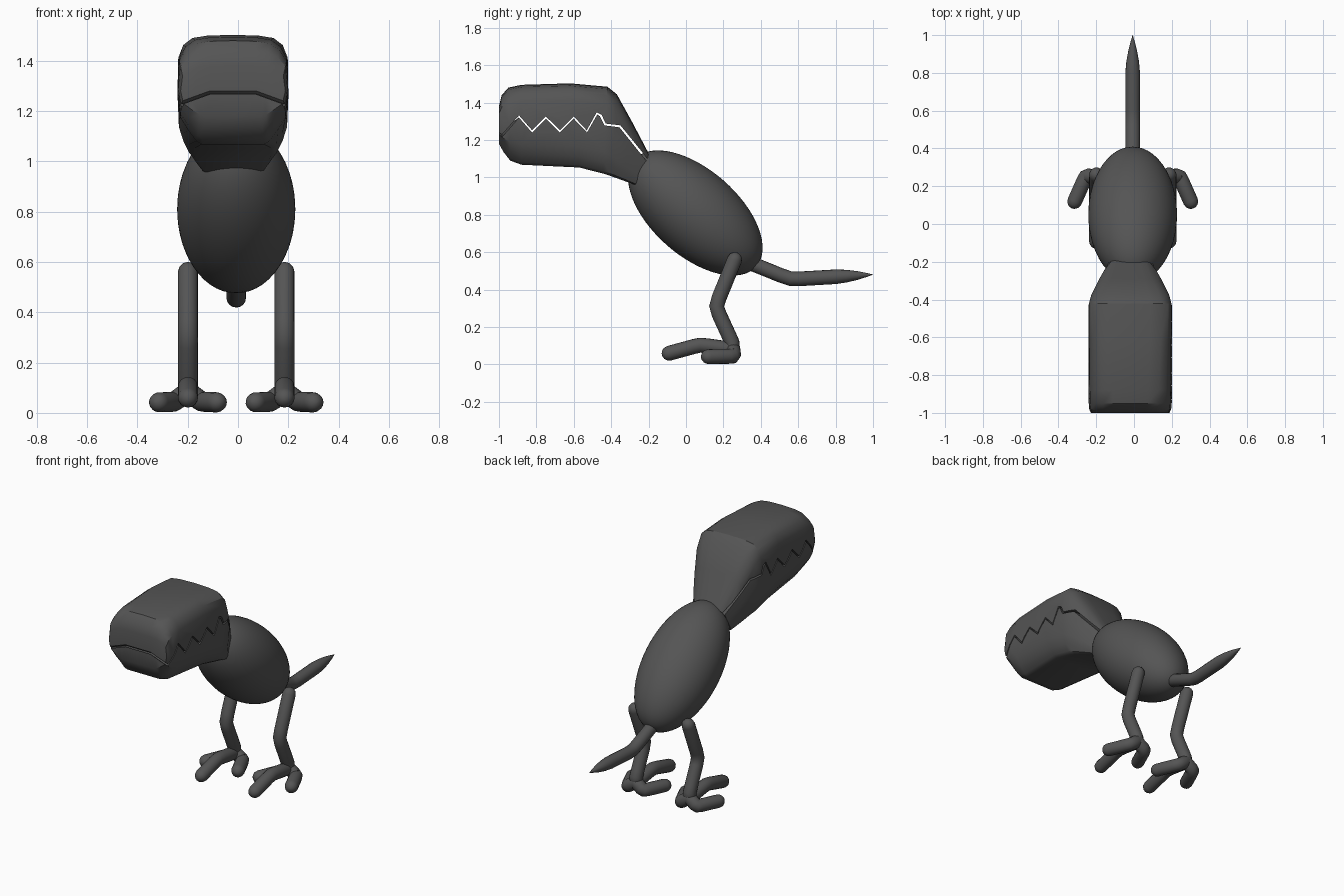
import bpy, bmesh, math
from mathutils import Vector

if "Cube" in bpy.data.objects:
    bpy.data.objects.remove(bpy.data.objects["Cube"])

CX = -0.007  # the figure's own symmetry plane

grey = bpy.data.materials.new("dark_grey")
grey.diffuse_color = (0.09, 0.09, 0.09, 1)
grey.use_nodes = True
grey.node_tree.nodes["Principled BSDF"].inputs["Base Color"].default_value = grey.diffuse_color


def finish(ob, angle=40):
    ob.data.materials.clear()
    ob.data.materials.append(grey)
    bpy.ops.object.select_all(action='DESELECT')
    ob.select_set(True)
    bpy.context.view_layer.objects.active = ob
    bpy.ops.object.shade_smooth_by_angle(angle=math.radians(angle))


def from_bmesh(name, bm):
    bmesh.ops.recalc_face_normals(bm, faces=bm.faces)
    me = bpy.data.meshes.new(name)
    bm.to_mesh(me)
    bm.free()
    ob = bpy.data.objects.new(name, me)
    bpy.context.collection.objects.link(ob)
    return ob


def soften(pts, cut=0.2):
    out = [pts[0]]
    for a, b, c in zip(pts, pts[1:], pts[2:]):
        out += [b.lerp(a, cut), b.lerp(a, cut * .3).lerp(b.lerp(c, cut * .3), .5), b.lerp(c, cut)]
    return out + [pts[-1]]


def tube(name, pts, r=0.04, pointed=0.0, sides=16):
    """Round tube along a path with domed ends, or a long pointed far end."""
    p = soften([Vector(q) for q in pts])
    stations = [(q, r) for q in p]
    d0 = (p[0] - p[1]).normalized()
    d1 = (p[-1] - p[-2]).normalized()
    dome = [math.radians(a) for a in (30, 55, 75, 88)]
    start = [(p[0] + d0 * r * math.sin(a), r * math.cos(a)) for a in reversed(dome)]
    if pointed:
        end = [(p[-1] + d1 * pointed * t, r * k)
               for t, k in ((.3, .86), (.6, .58), (.85, .25), (1, .02))]
    else:
        end = [(p[-1] + d1 * r * math.sin(a), r * math.cos(a)) for a in dome]
    stations = start + stations + end
    bm = bmesh.new()
    rings = []
    for i, (q, rad) in enumerate(stations):
        t = (stations[min(i + 1, len(stations) - 1)][0] - stations[max(i - 1, 0)][0]).normalized()
        u = t.cross(Vector((0.35, 0.05, 1) if abs(t.z) < .85 else (0.35, 1, 0.05))).normalized()
        if rings:  # carry the frame along so the tube does not twist
            u = (last - t * last.dot(t)).normalized()
        last = u
        v = t.cross(u)
        rings.append([bm.verts.new(q + (u * math.cos(a) + v * math.sin(a)) * rad)
                      for a in (2 * math.pi * k / sides for k in range(sides))])
    skin(bm, rings)
    ob = from_bmesh(name, bm)
    finish(ob, 60)
    return ob


def skin(bm, rings):
    n = len(rings[0])
    for a, b in zip(rings, rings[1:]):
        for k in range(n):
            bm.faces.new((a[k], a[(k + 1) % n], b[(k + 1) % n], b[k]))
    bm.faces.new(rings[0])
    bm.faces.new(rings[-1])


# Body: tilted egg
bpy.ops.mesh.primitive_uv_sphere_add(segments=48, ring_count=32, radius=1)
body = bpy.context.object
body.name = "body"
body.scale = (0.235, 0.434, 0.23)
body.rotation_euler = (math.radians(-41.3), 0, 0)
body.location = (CX, 0.05, 0.81)
finish(body, 60)

# Tail
tube("tail", [(CX, .30, .56), (CX, .56, .455), (CX, .80, .469)], .039, pointed=.2)

# Legs with three toes each
for side, s in (("right", 1), ("left", -1)):
    x = CX + s * .192
    tube(side + "_leg", [(x, .26, .56), (x, .158, .31), (x, .25, .11), (x, .24, .08)], .04)
    tube(side + "_middle_toe", [(x, .25, .08), (x, .075, .105), (x, -.09, .06)], .04)
    for label, o in (("outer", s), ("inner", -s)):
        tube(f"{side}_{label}_toe",
             [(x, .25, .085), (x + o * .055, .255, .044), (x + o * .115, .12, .042)], .04)

# Head: sections from snout to neck
# (top y, top z, bottom y, bottom z, top width, middle width, bottom width)
sections = [
    (-1.00, 1.38, -1.00, 1.18, .17, .208, .14),
    (-.985, 1.44, -.975, 1.135, .175, .217, .145),
    (-.95, 1.48, -.94, 1.09, .18, .22, .15),
    (-.88, 1.495, -.88, 1.068, .19, .22, .155),
    (-.62, 1.503, -.57, 1.053, .205, .22, .19),
    (-.42, 1.485, -.44, 1.02, .215, .22, .19),
    (-.37, 1.445, -.41, 1.01, .195, .21, .18),
    (-.29, 1.30, -.34, .985, .145, .175, .16),
    (-.19, 1.11, -.262, .957, .095, .12, .135),
]
# half outline: (share of width, height share)
half = [(0, 1), (.5, .993), (.78, .972), (.94, .91), (1, .8), (1, .5),
        (1, .25), (.97, .13), (.9, .03), (.8, 0), (0, 0)]
bm = bmesh.new()
rings = []
hx = -.02
for ty, tz, by, bz, wt, wm, wb in sections:
    def point(u, v, sgn):
        w = wm
        if v > .75:
            w = wm + (wt - wm) * (v - .75) / .25
        elif v < .3:
            w = wm + (wb - wm) * (.3 - v) / .3
        return bm.verts.new((hx + sgn * u * w, by + (ty - by) * v, bz + (tz - bz) * v))
    rings.append([point(u, v, 1) for u, v in half] +
                 [point(u, v, -1) for u, v in reversed(half[1:-1])])
skin(bm, rings)
bmesh.ops.triangulate(bm, faces=[f for f in bm.faces if len(f.verts) > 4])
head = from_bmesh("head", bm)

# Jagged mouth slit: thin zigzag sheet cut through the head
teeth = [(-1.06, 1.237), (-1.0, 1.235), (-.984, 1.222), (-.893, 1.326), (-.823, 1.246),
         (-.749, 1.32), (-.674, 1.246), (-.6, 1.32), (-.53, 1.246), (-.476, 1.342),
         (-.455, 1.33), (-.433, 1.283), (-.353, 1.273), (-.219, 1.107), (-.17, 1.046)]
cols = [(-.3, 0), (-.22, 0), (-.11, .04), (.07, .04), (.18, 0), (.26, 0)]
bm = bmesh.new()
grid = [[bm.verts.new((x, y, z + (rise if y < -.98 else 0))) for x, rise in cols]
        for y, z in teeth]
for a, b in zip(grid, grid[1:]):
    for k in range(len(cols) - 1):
        bm.faces.new((a[k], a[k + 1], b[k + 1], b[k]))
cutter = from_bmesh("mouth_cutter", bm)
cutter.hide_render = True
sol = cutter.modifiers.new("thickness", 'SOLIDIFY')
sol.thickness = .012
sol.offset = 0
cut = head.modifiers.new("mouth", 'BOOLEAN')
cut.operation = 'DIFFERENCE'
cut.solver = 'EXACT'
cut.object = cutter
bpy.context.view_layer.update()
bpy.context.view_layer.objects.active = head
bpy.ops.object.modifier_apply(modifier="mouth")
bpy.data.objects.remove(cutter)
finish(head, 32)
